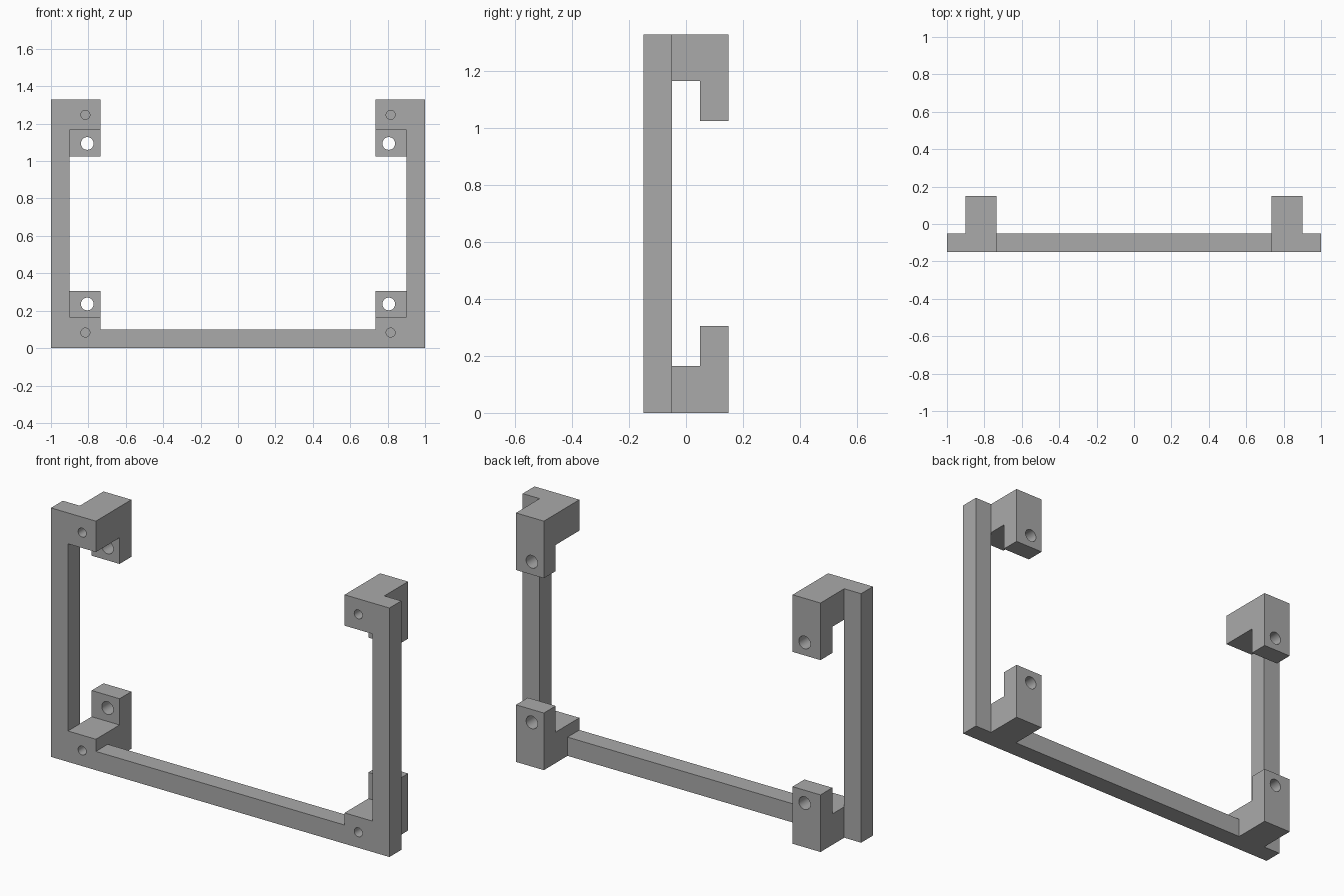
import bpy
import bmesh
import math
from mathutils import Matrix

if "Cube" in bpy.data.objects:
    bpy.data.objects.remove(bpy.data.objects["Cube"])

HEIGHT = 1.33
FRONT, FRAME_BACK, LUG_FRONT, BACK = -0.15, -0.05, 0.05, 0.15
OUTER, INNER, BLOCK = 1.0, 0.9, 0.735      # x of rail outside, rail inside, corner block
RAIL, ARM, LUG = 0.10, 0.165, 0.305        # heights measured from top or bottom

grey = bpy.data.materials.new("plain grey")
grey.use_nodes = True
colour = (0.4, 0.4, 0.4, 1)
grey.diffuse_color = colour
grey.node_tree.nodes["Principled BSDF"].inputs["Base Color"].default_value = colour


def make_object(name, bm):
    bmesh.ops.recalc_face_normals(bm, faces=bm.faces)
    mesh = bpy.data.meshes.new(name)
    bm.to_mesh(mesh)
    bm.free()
    mesh.materials.append(grey)
    obj = bpy.data.objects.new(name, mesh)
    bpy.context.collection.objects.link(obj)
    return obj


def prism(name, points, offset):
    """Extrude a flat outline along the offset vector."""
    bm = bmesh.new()
    face = bm.faces.new([bm.verts.new(p) for p in points])
    new = bmesh.ops.extrude_face_region(bm, geom=[face])["geom"]
    verts = [v for v in new if isinstance(v, bmesh.types.BMVert)]
    bmesh.ops.translate(bm, verts=verts, vec=offset)
    return make_object(name, bm)


def hole_cutter(x, z, radius, y0, y1):
    bm = bmesh.new()
    place = Matrix.Translation((x, (y0 + y1) / 2, z)) @ Matrix.Rotation(math.pi / 2, 4, "X")
    bmesh.ops.create_cone(bm, cap_ends=True, segments=32, radius1=radius,
                          radius2=radius, depth=y1 - y0, matrix=place)
    cutter = make_object("hole_cutter", bm)
    cutter.hide_render = True
    return cutter


def combine(target, tool, operation):
    mod = target.modifiers.new("combine", "BOOLEAN")
    mod.operation = operation
    mod.solver = "EXACT"
    mod.object = tool
    bpy.context.view_layer.objects.active = target
    bpy.ops.object.modifier_apply(modifier=mod.name)
    bpy.data.objects.remove(tool)


# Front frame: open U with thickened corners
half = [(OUTER, 0), (OUTER, HEIGHT), (BLOCK, HEIGHT), (BLOCK, HEIGHT - ARM),
        (INNER, HEIGHT - ARM), (INNER, ARM), (BLOCK, ARM), (BLOCK, RAIL)]
outline = half + [(-x, z) for x, z in reversed(half)]
frame = prism("mounting_frame", [(x, FRONT, z) for x, z in outline],
              (0, FRAME_BACK - FRONT, 0))

# Hooked corner brackets, mirrored to all four corners
overlap = FRAME_BACK - 0.05
hook = [(overlap, 0), (BACK, 0), (BACK, LUG), (LUG_FRONT, LUG),
        (LUG_FRONT, ARM), (overlap, ARM)]
corners = [(side, top) for side in (-1, 1) for top in (False, True)]


def level(z, top):
    return HEIGHT - z if top else z


for side, top in corners:
    bracket = prism("corner_bracket", [(side * BLOCK, y, level(z, top)) for y, z in hook],
                    (side * (INNER - BLOCK), 0, 0))
    combine(frame, bracket, "UNION")

# Blind screw holes in the front, through holes in the rear lugs
for side, top in corners:
    combine(frame, hole_cutter(side * 0.816, level(0.083, top), 0.024, FRONT - 0.1, FRAME_BACK),
            "DIFFERENCE")
    combine(frame, hole_cutter(side * 0.806, level(0.236, top), 0.034, 0, BACK + 0.1),
            "DIFFERENCE")

bpy.ops.object.select_all(action="DESELECT")
frame.select_set(True)
bpy.context.view_layer.objects.active = frame
bpy.ops.object.shade_smooth_by_angle(angle=math.radians(30))
